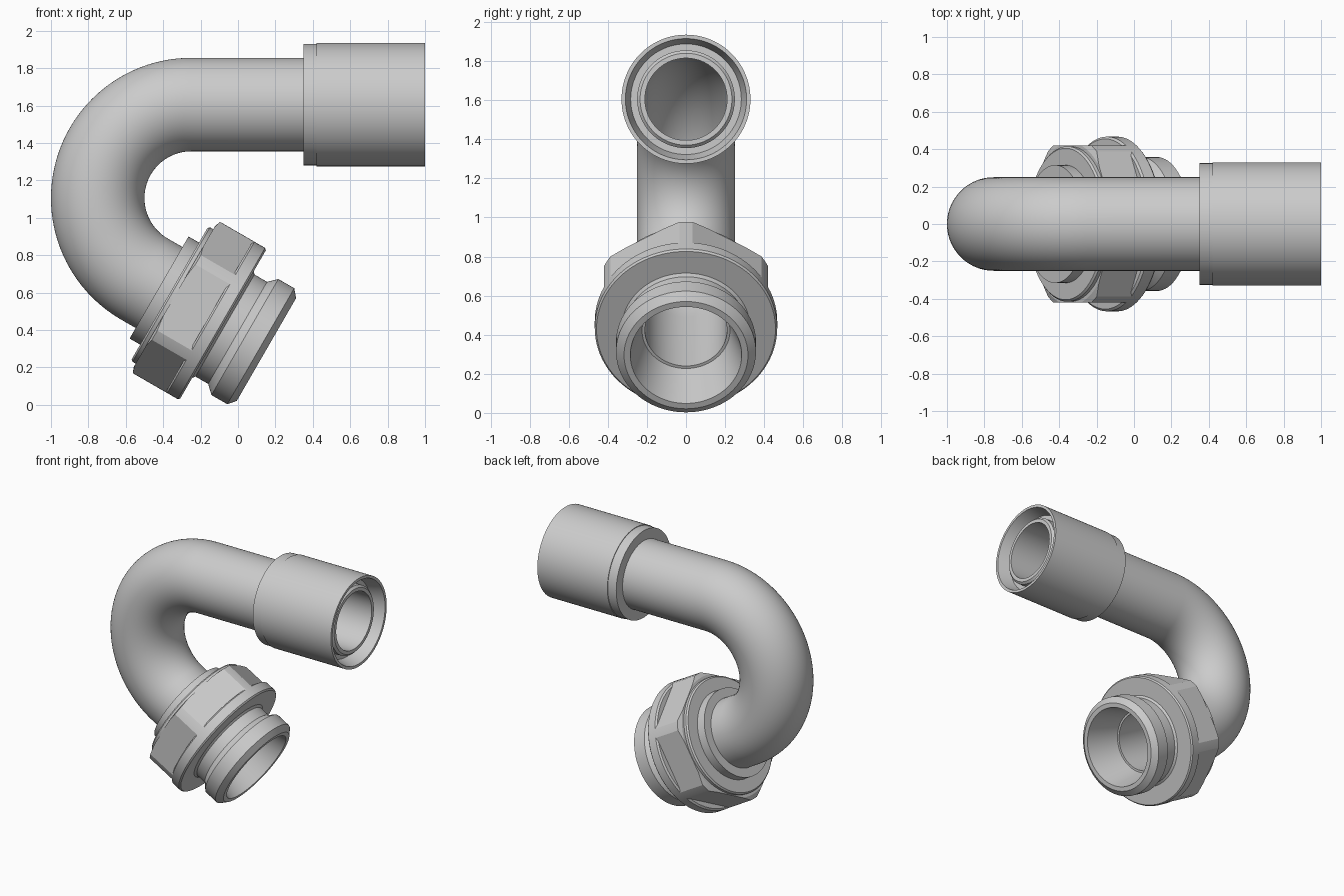
import bpy, bmesh, math
from mathutils import Vector

if "Cube" in bpy.data.objects:
    bpy.data.objects.remove(bpy.data.objects["Cube"])

SEG = 96
Y = Vector((0, 1, 0))

metal = bpy.data.materials.new("plain grey metal")
metal.diffuse_color = (0.6, 0.6, 0.6, 1)
metal.use_nodes = True
metal.node_tree.nodes["Principled BSDF"].inputs["Base Color"].default_value = metal.diffuse_color


def side(d):
    """Direction square to the axis, in the plane of the bend."""
    return Vector((-d.z, 0, d.x))


def ring_solid(stations):
    """Closed loop of (centre, direction, radius) circles joined into a solid."""
    bm = bmesh.new()
    rings = []
    for c, d, r in stations:
        n = side(d)
        rings.append([bm.verts.new(c + r * (math.cos(a) * n + math.sin(a) * Y))
                      for a in (2 * math.pi * i / SEG for i in range(SEG))])
    for k, a in enumerate(rings):
        b = rings[(k + 1) % len(rings)]
        for i in range(SEG):
            j = (i + 1) % SEG
            bm.faces.new((a[i], a[j], b[j], b[i]))
    return bm


def lathe(origin, d, profile):
    """Turn a closed (distance, radius) profile about an axis."""
    return ring_solid([(origin + d * t, d, r) for t, r in profile])


def finish(name, bm):
    bmesh.ops.recalc_face_normals(bm, faces=bm.faces)
    mesh = bpy.data.meshes.new(name)
    bm.to_mesh(mesh)
    bm.free()
    mesh.materials.append(metal)
    ob = bpy.data.objects.new(name, mesh)
    bpy.context.collection.objects.link(ob)
    bpy.ops.object.select_all(action='DESELECT')
    ob.select_set(True)
    bpy.context.view_layer.objects.active = ob
    bpy.ops.object.shade_smooth_by_angle(angle=math.radians(20))


# Axes: bend centre, horizontal arm and slanted fitting
BEND = Vector((-0.25, 0, 1.105))
R = 0.5
AXIS = Vector((math.cos(math.radians(30)), 0, -0.5))
START = BEND + R * Vector((-0.5, 0, -math.cos(math.radians(30))))
ARM = Vector((0, 0, BEND.z + R))
X = Vector((1, 0, 0))

# Bent pipe with hollow bore
path = [(Vector((0.945, 0, ARM.z)), -X)]
for i in range(51):
    a = math.radians(150 * i / 50)
    path.append((BEND + R * Vector((-math.sin(a), 0, math.cos(a))),
                 Vector((-math.cos(a), 0, -math.sin(a)))))
path.append((START + AXIS * 0.41, AXIS))
tip = Vector((0.96, 0, ARM.z))
outer = [(c, d, 0.25) for c, d in path]
inner = [(c, d, 0.21) for c, d in reversed(path)]
finish("bent_pipe", ring_solid([(tip, -X, 0.235)] + outer + inner + [(tip, -X, 0.21)]))

# Sleeve on the horizontal arm, with a recess round the pipe end
finish("sleeve", lathe(ARM, X, [
    (0.35, 0.245), (0.35, 0.325), (0.42, 0.325), (0.42, 0.33), (1.0, 0.33),
    (1.0, 0.31), (0.9, 0.283), (0.9, 0.245)]))

# Collar and washer behind the nut
finish("collar", lathe(START, AXIS, [
    (0.09, 0.24), (0.09, 0.315), (0.155, 0.315), (0.155, 0.405),
    (0.165, 0.415), (0.20, 0.415), (0.20, 0.24)]))

# Hexagonal nut: turned blank with six flats cut away
nut = lathe(START, AXIS, [
    (0.185, 0.24), (0.185, 0.435), (0.197, 0.467), (0.41, 0.467), (0.41, 0.24)])
for k in range(6):
    a = math.radians(30 + 60 * k)
    normal = math.cos(a) * side(AXIS) + math.sin(a) * Y
    cut = bmesh.ops.bisect_plane(
        nut, geom=nut.verts[:] + nut.edges[:] + nut.faces[:],
        plane_co=START + normal * 0.42, plane_no=normal, clear_outer=True)
    edges = [e for e in cut["geom_cut"] if isinstance(e, bmesh.types.BMEdge)]
    bmesh.ops.contextual_create(nut, geom=edges)
finish("hex_nut", nut)

# Flange, grooved neck and end with a tapered mouth
finish("threaded_end", lathe(START, AXIS, [
    (0.40, 0.21), (0.40, 0.455), (0.41, 0.467), (0.475, 0.467), (0.485, 0.458),
    (0.485, 0.33), (0.497, 0.315), (0.575, 0.315), (0.62, 0.358), (0.718, 0.358),
    (0.753, 0.317), (0.753, 0.285), (0.50, 0.225), (0.50, 0.21)]))
